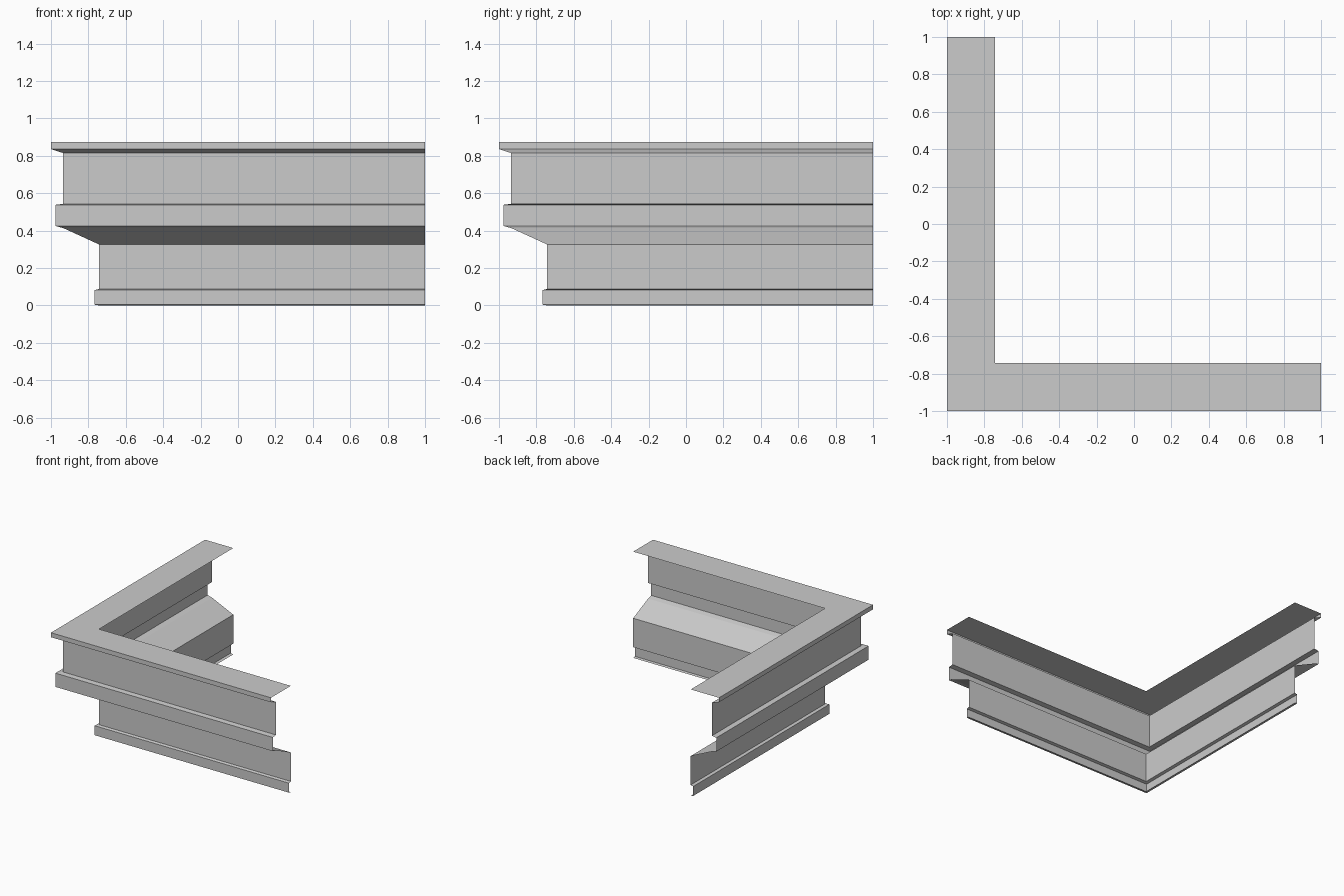
import bpy
import bmesh

cube = bpy.data.objects.get("Cube")
if cube:
    bpy.data.objects.remove(cube, do_unlink=True)

# Single plain stone colour
stone = bpy.data.materials.new("stone_grey")
stone.use_nodes = True
colour = (0.6, 0.6, 0.6, 1)
stone.diffuse_color = colour
stone.node_tree.nodes["Principled BSDF"].inputs["Base Color"].default_value = colour

END = 1.0       # both arms stop here
INNER = -0.743  # lower wall face and inner edge of the cap
FRIEZE = -0.935
BELT = -0.976


def corner_moulding(name, profile):
    """Sweep an open (offset, height) profile along both arms, mitred at the corner."""
    bm = bmesh.new()
    rows = [[bm.verts.new(p) for p in ((d, END, z), (d, d, z), (END, d, z))]
            for d, z in profile]
    for upper, lower in zip(rows, rows[1:]):
        for i in range(2):
            bm.faces.new((upper[i], lower[i], lower[i + 1], upper[i + 1]))
    mesh = bpy.data.meshes.new(name)
    bm.to_mesh(mesh)
    bm.free()
    mesh.materials.append(stone)
    obj = bpy.data.objects.new(name, mesh)
    bpy.context.collection.objects.link(obj)


# Thin-sheet mouldings, listed from the top down
corner_moulding("cap_flange", [(INNER, 0.873), (-1, 0.873), (-1, 0.836), (FRIEZE, 0.815)])
corner_moulding("frieze_wall", [(FRIEZE, 0.815), (FRIEZE, 0.543)])
corner_moulding("belt_course", [(FRIEZE, 0.543), (BELT, 0.538), (BELT, 0.425),
                                (FRIEZE, 0.414), (INNER, 0.326)])
corner_moulding("lower_wall", [(INNER, 0.326), (INNER, 0.088)])
corner_moulding("base_band", [(INNER, 0.088), (-0.766, 0.082), (-0.766, 0.004), (INNER, 0)])
